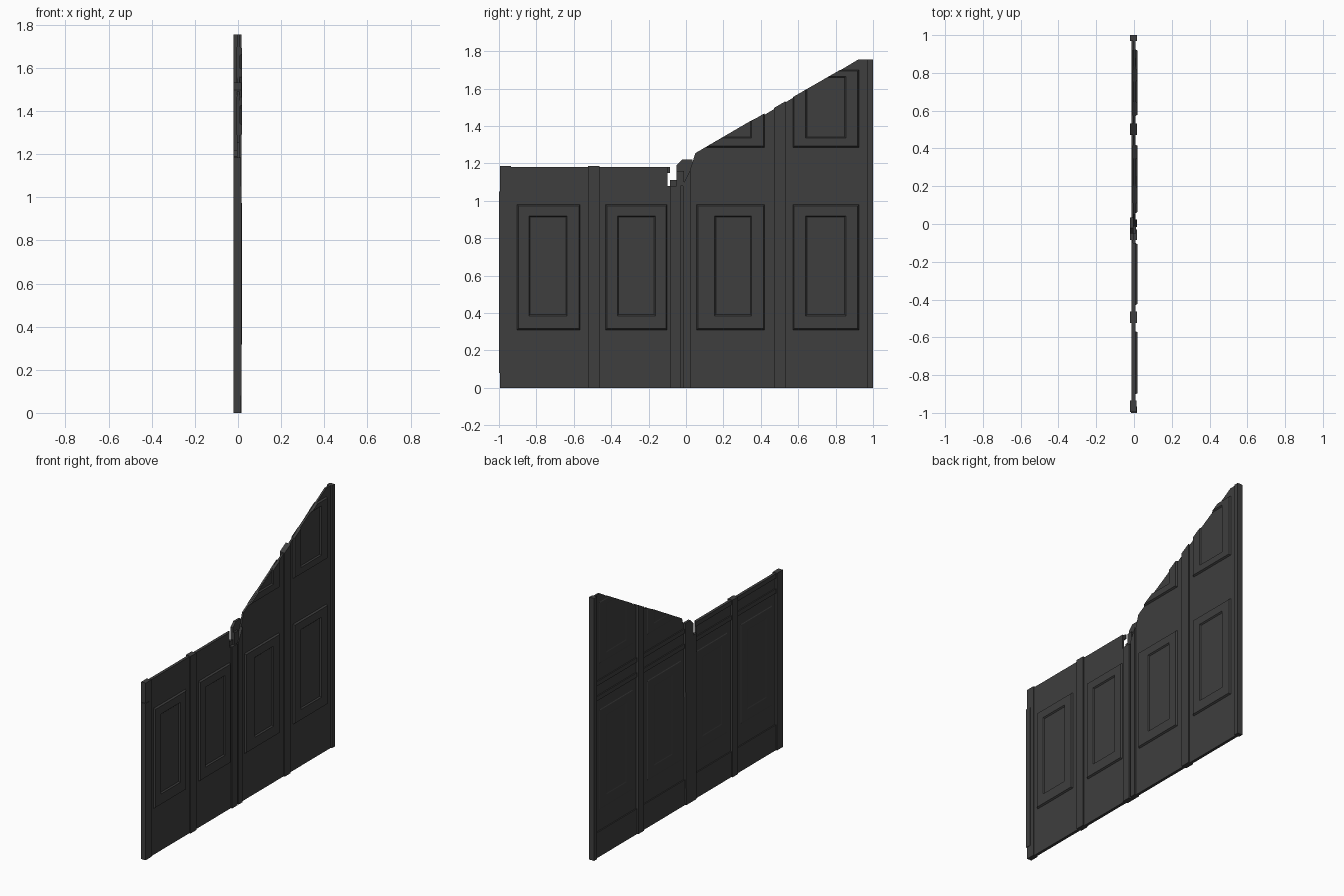
import bpy
import bmesh
from mathutils import Vector

cube = bpy.data.objects.get("Cube")
if cube:
    bpy.data.objects.remove(cube, do_unlink=True)

paint = bpy.data.materials.new("charcoal grey")
paint.use_nodes = True
colour = (0.049, 0.049, 0.049, 1)
paint.diffuse_color = colour
paint.node_tree.nodes["Principled BSDF"].inputs["Base Color"].default_value = colour

# Sloping top edge of the tall half
SLOPE_POINT = Vector((0, 0.05, 1.255))
SLOPE_NORMAL = Vector((0, -0.5, 0.87)).normalized()
WALL_BACK, WALL_FRONT = -0.005, 0.007


def loft(name, loops, clip=False):
    """Closed solid through loops of (y, z) points, each at its own x."""
    bm = bmesh.new()
    rings = [[bm.verts.new((x, y, z)) for y, z in pts] for x, pts in loops]
    for a, b in zip(rings, rings[1:]):
        n = len(a)
        for i in range(n):
            j = (i + 1) % n
            bm.faces.new((a[i], a[j], b[j], b[i]))
    bm.faces.new(rings[0][::-1])
    bm.faces.new(rings[-1])
    if clip:
        geom = bm.verts[:] + bm.edges[:] + bm.faces[:]
        cut = bmesh.ops.bisect_plane(bm, geom=geom, plane_co=SLOPE_POINT,
                                     plane_no=SLOPE_NORMAL, clear_outer=True)
        edges = [e for e in cut["geom_cut"] if isinstance(e, bmesh.types.BMEdge)]
        if edges:
            bmesh.ops.contextual_create(bm, geom=edges)
    bmesh.ops.recalc_face_normals(bm, faces=bm.faces[:])
    mesh = bpy.data.meshes.new(name)
    bm.to_mesh(mesh)
    bm.free()
    mesh.materials.append(paint)
    ob = bpy.data.objects.new(name, mesh)
    bpy.context.collection.objects.link(ob)
    return ob


def rect(y0, y1, z0, z1, inset=0):
    return [(y0 + inset, z0 + inset), (y1 - inset, z0 + inset),
            (y1 - inset, z1 - inset), (y0 + inset, z1 - inset)]


def slab(name, x0, x1, pts, clip=False):
    return loft(name, [(x0, pts), (x1, pts)], clip)


def panel(name, outer, inner, clip=False):
    """Raised moulding with a sunken field, deep in front and shallow behind."""
    bevel = 0.007
    for side, base, top, field in (("front", 0.006, 0.018, 0.010),
                                   ("back", -0.004, -0.008, -0.006)):
        loft(f"{name}_{side}", [(base, rect(*outer)), (top, rect(*outer, bevel)),
                                (top, rect(*inner)), (field, rect(*inner, bevel))], clip)


# Wall sheets: level half and broken, sloping half
slab("low_wall", WALL_BACK, WALL_FRONT,
     [(-0.985, 0), (-0.03, 0), (-0.03, 1.08), (-0.1, 1.08), (-0.1, 1.18), (-0.985, 1.18)])
slab("tall_wall", WALL_BACK, WALL_FRONT,
     [(-0.015, 0), (1, 0), (1, 1.755), (0.92, 1.755), (0.77, 1.665), (0.65, 1.6),
      (0.58, 1.555), (0.42, 1.46), (0.35, 1.43), (0.05, 1.255), (0.02, 1.16), (-0.015, 1.09)])

# Panels, outer and inner spans along the wall
spans = [(-0.903, -0.566, -0.84, -0.635), (-0.43, -0.1, -0.367, -0.163),
         (0.056, 0.421, 0.153, 0.351), (0.571, 0.925, 0.64, 0.855)]
for i, (a, b, c, d) in enumerate(spans):
    panel(f"lower_panel_{i}", (a, b, 0.31, 0.98), (c, d, 0.385, 0.92))
    if a > 0:
        panel(f"upper_panel_{i}", (a, b, 1.285, 1.7), (c, d, 1.335, 1.665), clip=True)

# Posts
slab("low_end_post", -0.02, 0.013, rect(-0.995, -0.935, 0, 1.185))
slab("low_end_batten", -0.015, 0.016, rect(-1, -0.965, 0.08, 1.05))
slab("low_middle_post", -0.02, 0.016, rect(-0.523, -0.463, 0, 1.185))
slab("tall_middle_post", -0.02, 0.016, rect(0.47, 0.533, 0, 1.6), clip=True)
slab("tall_end_post", -0.02, 0.016, rect(0.97, 1, 0, 1.755))

# Split centre post with a splintered top
slab("centre_post_back", -0.02, -0.003,
     [(-0.085, 0), (0.025, 0), (0.035, 1.22), (-0.02, 1.22), (-0.05, 1.19), (-0.05, 1.11), (-0.085, 1.11)])
slab("centre_post_low_half", -0.003, 0.016, rect(-0.085, -0.03, 0, 1.08))
slab("centre_post_tall_half", -0.003, 0.016,
     [(-0.015, 0), (0.025, 0), (0.025, 1.17), (-0.015, 1.09)])
slab("centre_splinter", -0.003, 0.01, rect(-0.05, -0.01, 1.08, 1.16))

# Back rails in every bay
bays = [(-0.935, -0.523), (-0.463, -0.085), (0.025, 0.47), (0.533, 0.97)]
for i, (a, b) in enumerate(bays):
    slab(f"base_rail_{i}", -0.012, -0.004, rect(a, b, 0, 0.17))
    slab(f"lower_rail_{i}", -0.012, -0.004, rect(a, b, 1.05, 1.08))
    slab(f"upper_rail_{i}", -0.012, -0.004, rect(a, b, 1.15, 1.18))
